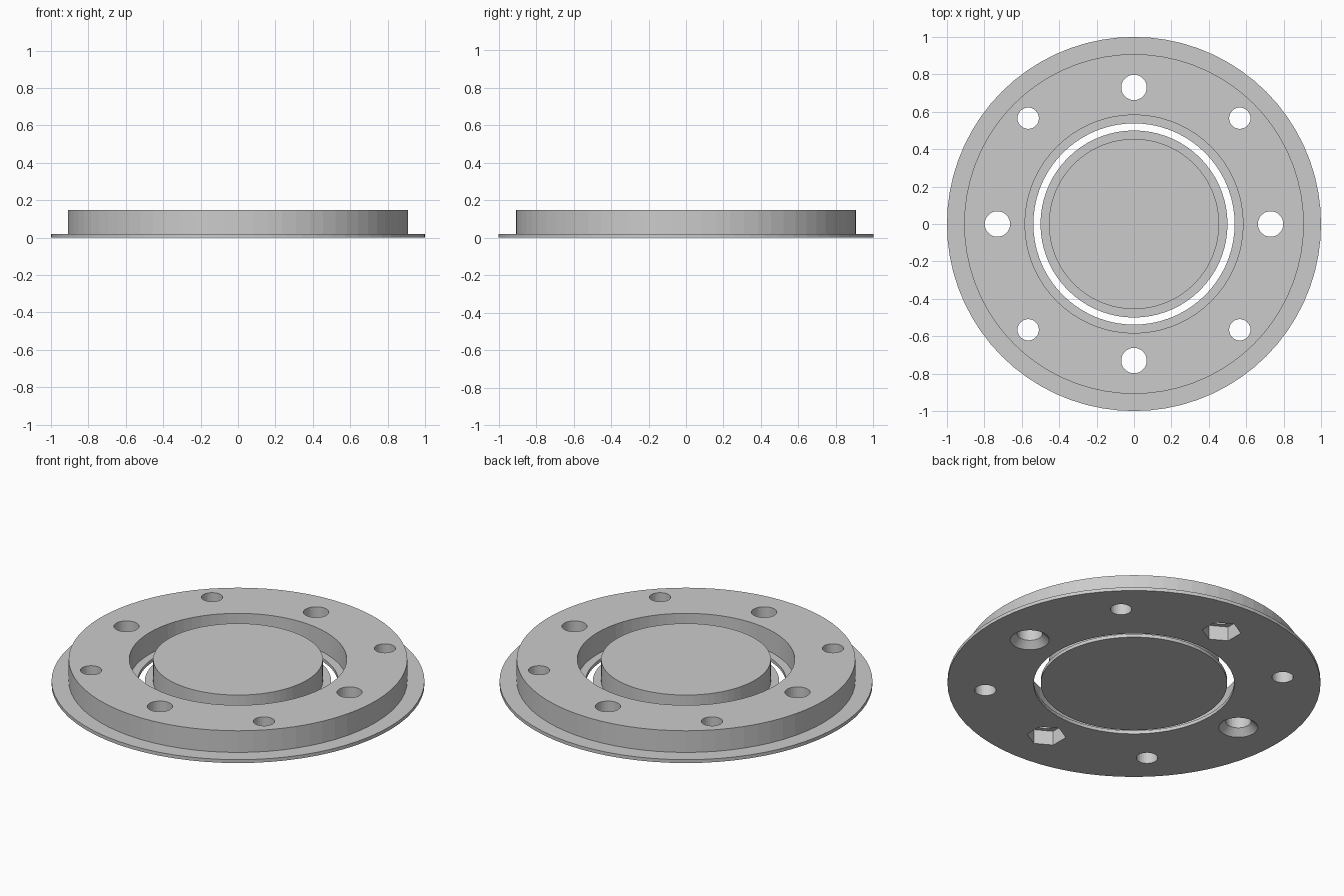
import bpy, bmesh
from math import cos, sin, pi, radians

cube = bpy.data.objects.get("Cube")
if cube:
    bpy.data.objects.remove(cube, do_unlink=True)

grey = bpy.data.materials.new("plain grey")
grey.use_nodes = True
COLOUR = (0.6, 0.6, 0.6, 1)
grey.diffuse_color = COLOUR
grey.node_tree.nodes["Principled BSDF"].inputs["Base Color"].default_value = COLOUR

HEIGHT, LIP = 0.148, 0.02


def lathe(name, profile, sides, centre=(0, 0), turn=0.0, closed=False):
    """Revolve (radius, z) points; closed loops make rings, open ones get end caps."""
    bm = bmesh.new()
    loops = []
    for r, z in profile:
        loops.append([bm.verts.new((centre[0] + r * cos(turn + 2 * pi * i / sides),
                                    centre[1] + r * sin(turn + 2 * pi * i / sides), z))
                      for i in range(sides)])
    pairs = list(zip(loops, loops[1:]))
    if closed:
        pairs.append((loops[-1], loops[0]))
    else:
        bm.faces.new(loops[0])
        bm.faces.new(loops[-1])
    for a, b in pairs:
        for i in range(sides):
            j = (i + 1) % sides
            bm.faces.new((a[i], a[j], b[j], b[i]))
    bmesh.ops.recalc_face_normals(bm, faces=bm.faces)
    mesh = bpy.data.meshes.new(name)
    bm.to_mesh(mesh)
    bm.free()
    mesh.materials.append(grey)
    obj = bpy.data.objects.new(name, mesh)
    bpy.context.collection.objects.link(obj)
    return obj


# Outer ring with a thin flange outside and a thin lip inside
ring = lathe("flanged_ring", [(1.0, 0), (1.0, LIP), (0.908, LIP), (0.908, HEIGHT),
                              (0.583, HEIGHT), (0.583, LIP), (0.538, LIP), (0.538, 0)],
             72, closed=True)

# Centre plug with its own flange
lathe("centre_plug", [(0.5, 0), (0.5, LIP), (0.455, LIP), (0.455, HEIGHT)], 72)

# Hole cutters around the ring
BOLT, PIN, SINK = 0.068, 0.057, 0.105
cutters = []
for k in range(8):
    angle = radians(45 * k)
    radius = 0.8 if k % 2 else 0.73
    spot = (radius * cos(angle), radius * sin(angle))
    if k % 2:                      # small through holes
        shape = [(PIN, -0.1), (PIN, 0.3)]
    elif k % 4 == 0:               # countersunk from below
        shape = [(SINK + 0.03, -0.03), (BOLT, SINK - BOLT), (BOLT, 0.3)]
    else:                          # through hole with hexagonal nut pocket
        shape = [(BOLT, -0.1), (BOLT, 0.3)]
        cutters.append(lathe("nut_pocket_cutter", [(SINK, -0.05), (SINK, 0.085)],
                             6, spot, pi / 2))
    cutters.append(lathe("hole_cutter", shape, 32, spot))

for cutter in cutters:
    cutter.hide_render = True
    mod = ring.modifiers.new("hole", 'BOOLEAN')
    mod.operation = 'DIFFERENCE'
    mod.solver = 'EXACT'
    mod.object = cutter

# Bake the holes into the ring and drop the cutters
depsgraph = bpy.context.evaluated_depsgraph_get()
baked = bpy.data.meshes.new_from_object(ring.evaluated_get(depsgraph))
ring.modifiers.clear()
ring.data = baked
for cutter in cutters:
    bpy.data.objects.remove(cutter, do_unlink=True)
